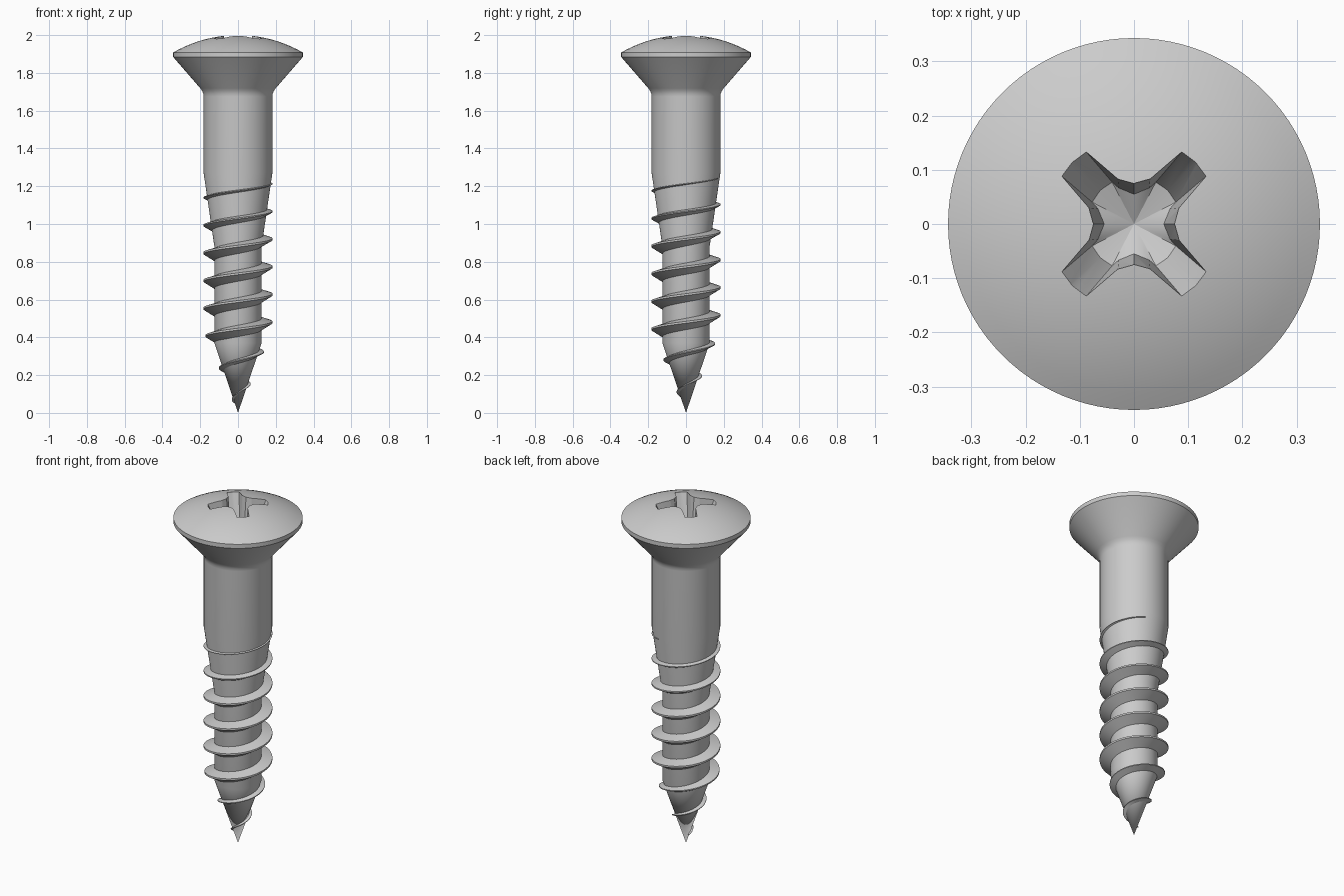
import bpy, bmesh, math
from math import pi, cos, sin

if "Cube" in bpy.data.objects:
    bpy.data.objects.remove(bpy.data.objects["Cube"])

SEG = 96


def make_object(name, verts, faces, angle=30):
    me = bpy.data.meshes.new(name)
    me.from_pydata(verts, [], faces)
    bm = bmesh.new()
    bm.from_mesh(me)
    bmesh.ops.recalc_face_normals(bm, faces=bm.faces)
    bm.to_mesh(me)
    bm.free()
    ob = bpy.data.objects.new(name, me)
    bpy.context.collection.objects.link(ob)
    return ob


def smooth(ob, degrees):
    bpy.ops.object.select_all(action='DESELECT')
    bpy.context.view_layer.objects.active = ob
    ob.select_set(True)
    bpy.ops.object.shade_smooth_by_angle(angle=math.radians(degrees))


def revolve(name, profile):
    # profile starts and ends on the axis
    inner = profile[1:-1]
    verts = [(r * cos(2 * pi * i / SEG), r * sin(2 * pi * i / SEG), z)
             for r, z in inner for i in range(SEG)]
    faces = [(k * SEG + i, k * SEG + (i + 1) % SEG,
              (k + 1) * SEG + (i + 1) % SEG, (k + 1) * SEG + i)
             for k in range(len(inner) - 1) for i in range(SEG)]
    bottom, top = len(verts), len(verts) + 1
    verts += [(0, 0, profile[0][1]), (0, 0, profile[-1][1])]
    last = (len(inner) - 1) * SEG
    for i in range(SEG):
        j = (i + 1) % SEG
        faces += [(bottom, j, i), (top, last + i, last + j)]
    return make_object(name, verts, faces)


# Shank and head: one turned profile, with a spherical dome on top
CORE = [(0, 0), (0.125, 0.37), (0.125, 0.88), (0.182, 1.27)]
R_RIM, Z_RIM, Z_TOP = 0.343, 1.908, 2.0
h = Z_TOP - Z_RIM
R_DOME = (R_RIM ** 2 + h * h) / (2 * h)
a_max = math.asin(R_RIM / R_DOME)
dome = [(R_DOME * sin(a_max * (1 - t / 10)),
         Z_TOP - R_DOME + R_DOME * cos(a_max * (1 - t / 10))) for t in range(11)]
neck = [(0.182, 1.675), (0.184, 1.69), (0.19, 1.705), (0.20, 1.719)]
body = revolve("screw_body", CORE + neck + [(0.343, 1.884)] + dome)


# Cross recess: star-shaped tapered cutter with a shallow conical floor
def star(notch, u_in, v_in, u_out, v_out, z):
    pts = []
    for k in range(4):
        a = pi / 4 + k * pi / 2
        local = [(u_in, -v_in), (u_out, -v_out), (u_out + 0.005, 0),
                 (u_out, v_out), (u_in, v_in)]
        pts += [(u * cos(a) - v * sin(a), u * sin(a) + v * cos(a), z) for u, v in local]
        b = a + pi / 4
        pts.append((notch * cos(b), notch * sin(b), z))
    return pts


low = star(0.055, 0.067, 0.027, 0.083, 0.026, 1.80)
high = star(0.077, 0.082, 0.039, 0.172, 0.033, 2.02)
n = len(low)
verts = low + high + [(0, 0, 1.77), (0, 0, 2.02)]
faces = []
for i in range(n):
    j = (i + 1) % n
    faces += [(i, j, n + j), (i, n + j, n + i), (2 * n, j, i), (2 * n + 1, n + i, n + j)]
cutter = make_object("recess_cutter", verts, faces)
cutter.hide_render = True
mod = body.modifiers.new("recess", 'BOOLEAN')
mod.operation = 'DIFFERENCE'
mod.solver = 'EXACT'
mod.object = cutter
bpy.context.view_layer.objects.active = body
bpy.ops.object.modifier_apply(modifier=mod.name)
bpy.data.objects.remove(cutter, do_unlink=True)
smooth(body, 22)


# Thread: ridge swept along a right-hand helix, pitch widening at the tip
def core_radius(z):
    z = max(z, 0)
    for (r0, z0), (r1, z1) in zip(CORE, CORE[1:]):
        if z <= z1:
            return r0 + (r1 - r0) * (z - z0) / (z1 - z0)
    return CORE[-1][0]


verts, faces = [], []
steps = 72
first, last = int(-2.55 * steps), int(5.2 * steps)
for s in range(first, last + 1):
    turn = s / steps
    z = 0.48 + 0.1465 * turn if turn > -0.5 else 0.4068 + 0.172 * (turn + 0.5)
    crest = min(0.1825, 0.005 + 0.41 * z)
    k = min(1, max(0.1, (crest - core_radius(z)) / 0.057))
    a = 2 * pi * turn
    up, down = 0.022 * k, 0.042 * k
    for r, zz in [(core_radius(z - down) - 0.004, z - down), (crest, z - 0.005 * k),
                  (crest, z + 0.005 * k), (core_radius(z + up) - 0.004, z + up)]:
        verts.append((r * cos(a), r * sin(a), zz))
rows = last - first + 1
for i in range(rows - 1):
    for j in range(4):
        m = (j + 1) % 4
        faces.append((4 * i + j, 4 * i + m, 4 * i + 4 + m, 4 * i + 4 + j))
faces += [(0, 1, 2, 3), tuple(4 * rows - q for q in (1, 2, 3, 4))]
thread = make_object("thread", verts, faces)
smooth(thread, 30)
